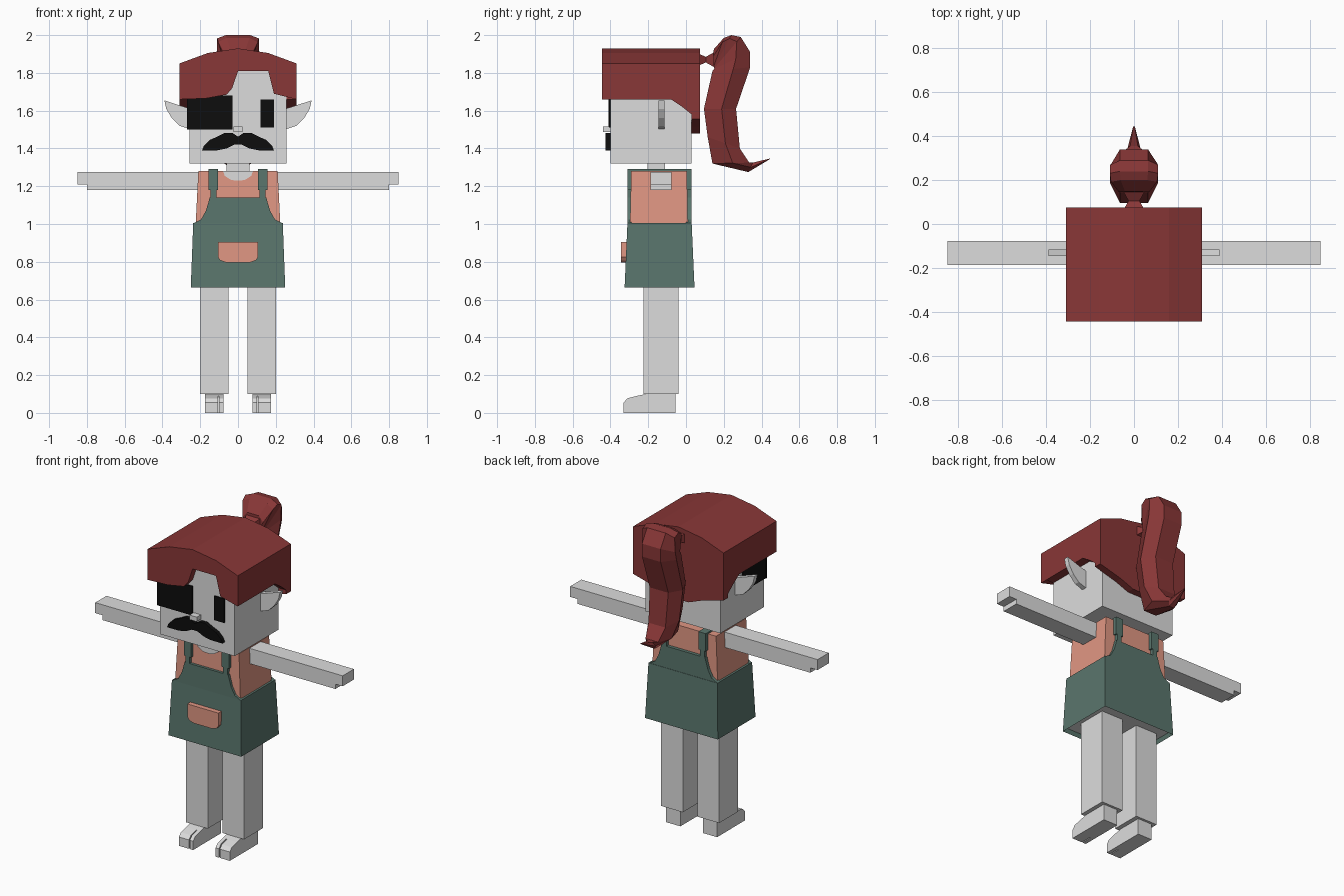
import bpy, bmesh

cube = bpy.data.objects.get("Cube")
if cube:
    bpy.data.objects.remove(cube, do_unlink=True)


def colour(name, rgb):
    m = bpy.data.materials.new(name)
    m.use_nodes = True
    m.diffuse_color = (*rgb, 1)
    bsdf = next(n for n in m.node_tree.nodes if n.type == "BSDF_PRINCIPLED")
    bsdf.inputs["Base Color"].default_value = (*rgb, 1)
    bsdf.inputs["Roughness"].default_value = 0.8
    return m


SKIN = colour("pale grey skin", (0.72, 0.72, 0.72))
RED = colour("dark red hair", (0.25, 0.038, 0.038))
GREEN = colour("apron green", (0.102, 0.181, 0.153))
SALMON = colour("salmon cloth", (0.75, 0.309, 0.227))
BLACK = colour("black", (0.004, 0.004, 0.004))


def finish(name, bm, *mats):
    bmesh.ops.recalc_face_normals(bm, faces=bm.faces)
    me = bpy.data.meshes.new(name)
    bm.to_mesh(me)
    bm.free()
    for m in mats:
        me.materials.append(m)
    ob = bpy.data.objects.new(name, me)
    bpy.context.collection.objects.link(ob)
    return ob


def loft_mesh(rings):
    # Skin a run of equal-sized point rings and cap both ends
    bm = bmesh.new()
    rows = [[bm.verts.new(p) for p in ring] for ring in rings]
    n = len(rows[0])
    for a, b in zip(rows, rows[1:]):
        for i in range(n):
            j = (i + 1) % n
            bm.faces.new((a[i], a[j], b[j], b[i]))
    bm.faces.new(rows[0])
    bm.faces.new(rows[-1])
    bmesh.ops.recalc_face_normals(bm, faces=bm.faces)
    return bm


def loft(name, rings, mat):
    return finish(name, loft_mesh(rings), mat)


def prism(name, pts, axis, lo, hi, mat):
    # Extrude a profile: (x, z) along y, or (y, z) along x
    put = (lambda p, d: (p[0], d, p[1])) if axis == "y" else (lambda p, d: (d, *p))
    return loft(name, [[put(p, d) for p in pts] for d in (lo, hi)], mat)


def rect(x0, x1, y0, y1, z):
    return [(x0, y0, z), (x1, y0, z), (x1, y1, z), (x0, y1, z)]


def box(name, x, y, z, mat):
    return loft(name, [rect(*x, *y, h) for h in z], mat)


def symmetric(half):
    # Complete a half outline that runs from the centre out to +x
    return half + [(-x, z) for x, z in reversed(half)]


def flip(pts, s):
    return [(s * x, z) for x, z in pts]


# Head, neck and face
box("head", (-0.257, 0.257), (-0.40, 0.03), (1.32, 1.82), SKIN)
box("neck", (-0.06, 0.06), (-0.205, -0.11), (1.22, 1.33), SKIN)
box("nose", (-0.025, 0.025), (-0.44, -0.40), (1.487, 1.515), SKIN)
box("eye", (0.12, 0.19), (-0.407, -0.40), (1.51, 1.66), BLACK)
box("eyepatch_front", (-0.27, -0.03), (-0.41, -0.401), (1.50, 1.68), BLACK)
box("eyepatch_side", (-0.266, -0.257), (-0.401, -0.18), (1.50, 1.68), BLACK)
prism("moustache", symmetric([(0, 1.462), (0.03, 1.482), (0.07, 1.483), (0.11, 1.462),
                              (0.15, 1.445), (0.18, 1.415), (0.19, 1.39), (0.11, 1.39),
                              (0.06, 1.40), (0.02, 1.42)]), "y", -0.425, -0.40, BLACK)
EAR = [(0.25, 1.61), (0.30, 1.625), (0.39, 1.655), (0.38, 1.61), (0.35, 1.56),
       (0.31, 1.52), (0.25, 1.50)]
for side, s in (("left", 1), ("right", -1)):
    prism(side + "_ear", flip(EAR, s), "y", -0.145, -0.115, SKIN)

# Hair: arched cap, fringe, side panels and nape
prism("hair_cap", symmetric([(0, 1.93), (0.16, 1.905), (0.31, 1.85), (0.31, 1.81)]),
      "y", -0.445, 0.075, RED)
prism("right_fringe", [(-0.31, 1.81), (-0.31, 1.66), (-0.17, 1.665), (-0.06, 1.685),
                       (-0.03, 1.72), (0, 1.81)], "y", -0.445, -0.40, RED)
prism("left_fringe", [(0.16, 1.81), (0.19, 1.69), (0.31, 1.66), (0.31, 1.81)],
      "y", -0.445, -0.40, RED)
for side, s in (("left", 1), ("right", -1)):
    prism(side + "_hair_side", [(-0.40, 1.81), (-0.40, 1.66), (-0.08, 1.66),
                                (-0.02, 1.62), (0.03, 1.58), (0.03, 1.81)],
          "x", s * 0.257, s * 0.31, RED)
prism("hair_nape", symmetric([(0.31, 1.81), (0.31, 1.555), (0.16, 1.515), (0.07, 1.48)]),
      "y", 0.03, 0.075, RED)

# Ponytail with its pinched tie
loft("ponytail_tie", [[(-w, y, 1.87 - h), (w, y, 1.87 - h), (w, y, 1.87 + h), (-w, y, 1.87 + h)]
                      for y, w, h in ((0.07, 0.045, 0.03), (0.105, 0.025, 0.015),
                                      (0.15, 0.05, 0.04))], RED)
TAIL = [  # inner point, outer point, half width, position of widest line
    ((0.145, 1.84), (0.147, 1.925), 0.07, 0.6),
    ((0.147, 1.835), (0.20, 1.985), 0.105, 0.85),
    ((0.148, 1.83), (0.24, 2.0), 0.11, 0.9),
    ((0.15, 1.825), (0.29, 1.99), 0.11, 0.85),
    ((0.148, 1.82), (0.34, 1.91), 0.11, 0.6),
    ((0.14, 1.81), (0.34, 1.83), 0.11, 0.55),
    ((0.095, 1.61), (0.265, 1.61), 0.11, 0.55),
    ((0.115, 1.46), (0.285, 1.40), 0.10, 0.55),
    ((0.14, 1.32), (0.335, 1.325), 0.075, 0.55),
    ((0.33, 1.275), (0.355, 1.325), 0.03, 0.5),
    ((0.442, 1.342), (0.445, 1.347), 0.004, 0.5)]


def tail_ring(a, b, w, f):
    my, mz = (a[i] + (b[i] - a[i]) * f for i in (0, 1))
    e = w * 0.58
    return [(-e, *a), (e, *a), (w, my, mz), (e, *b), (-e, *b), (-w, my, mz)]


loft("ponytail", [tail_ring(*t) for t in TAIL], RED)

# Shirt with its open neckline
loft("shirt", [rect(-0.225, 0.225, -0.297, 0.01, 0.98),
               rect(-0.21, 0.21, -0.29, 0.005, 1.28)], SALMON)
prism("neckline", symmetric([(0.08, 1.281), (0.07, 1.255), (0.04, 1.235), (0.015, 1.23)]),
      "y", -0.298, -0.20, SKIN)

# Apron skirt, hollowed underneath to show the hips
bm = loft_mesh([rect(-0.25, 0.25, -0.325, 0.045, 0.665),
                rect(-0.237, 0.237, -0.31, 0.03, 1.005)])
under = [f for f in bm.faces if f.normal.z < -0.9]
bmesh.ops.inset_individual(bm, faces=under, thickness=0.012, depth=-0.025)
for f in under:
    f.material_index = 1
finish("apron_skirt", bm, GREEN, SKIN)

# Apron bib and straps, front and back
BIB = symmetric([(0.237, 1.003), (0.195, 1.025), (0.17, 1.07), (0.158, 1.11), (0.15, 1.14)])
for place, y in (("front", (-0.31, -0.288)), ("back", (0.0, 0.028))):
    prism(place + "_bib", BIB, "y", *y, GREEN)
    for side, s in (("left", 1), ("right", -1)):
        box(f"{place}_{side}_strap_tab", (s * 0.115, s * 0.145), y, (1.14, 1.18), GREEN)
        box(f"{place}_{side}_strap", (s * 0.105, s * 0.155), y, (1.18, 1.28), GREEN)
prism("pocket", symmetric([(0.107, 0.905), (0.107, 0.825), (0.095, 0.808), (0.065, 0.797)]),
      "y", -0.345, -0.31, SALMON)

# Arms, legs, feet and shoulder straps
ARM = [(0.20, 1.18), (0.80, 1.18), (0.80, 1.21), (0.85, 1.21), (0.85, 1.275), (0.20, 1.275)]
FOOT = [(-0.055, 0), (-0.055, 0.1), (-0.21, 0.1), (-0.26, 0.09), (-0.26, 0)]
TOE = [(-0.26, 0), (-0.26, 0.09), (-0.31, 0.077), (-0.33, 0.055), (-0.33, 0)]
for side, s in (("left", 1), ("right", -1)):
    box(side + "_shoulder_strap", (s * 0.105, s * 0.155), (-0.31, 0.028), (1.28, 1.29), GREEN)
    prism(side + "_arm", flip(ARM, s), "y", -0.187, -0.077, SKIN)
    box(side + "_leg", (s * 0.05, s * 0.20), (-0.225, -0.04), (0.1, 0.70), SKIN)
    prism(side + "_foot", FOOT, "x", s * 0.077, s * 0.175, SKIN)
    prism(side + "_big_toe", TOE, "x", s * 0.077, s * 0.1, SKIN)
    prism(side + "_small_toes", TOE, "x", s * 0.106, s * 0.175, SKIN)
